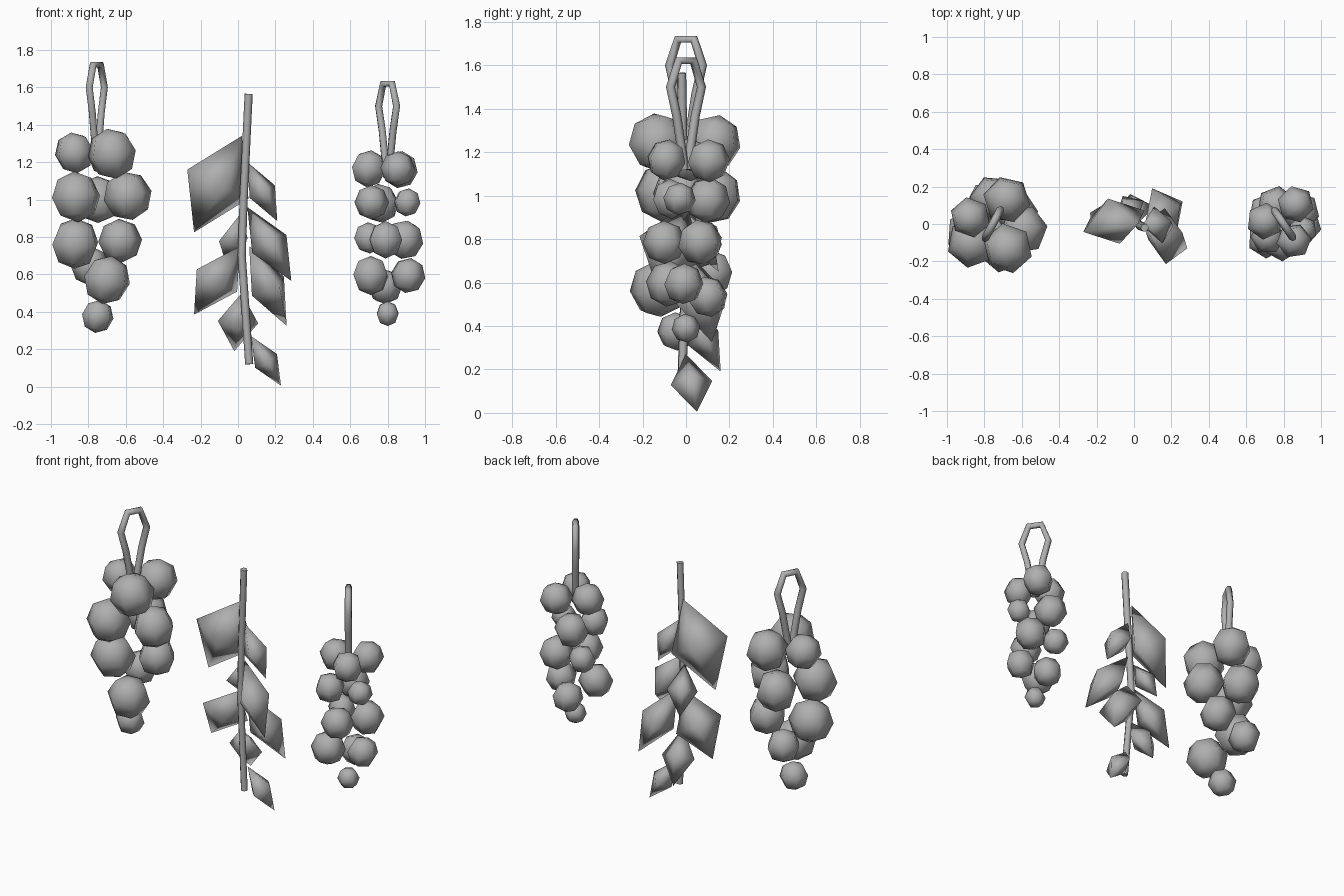
import bpy, bmesh, random
from math import pi
from mathutils import Vector, Euler, Matrix

if "Cube" in bpy.data.objects:
    bpy.data.objects.remove(bpy.data.objects["Cube"])
random.seed(4)

grey = bpy.data.materials.new("plain grey")
grey.use_nodes = True
colour = (0.43, 0.43, 0.43, 1)
grey.diffuse_color = colour
grey.node_tree.nodes["Principled BSDF"].inputs["Base Color"].default_value = colour


def finish(name, bm):
    """Turn a bmesh into a smooth grey object."""
    bmesh.ops.recalc_face_normals(bm, faces=bm.faces)
    for f in bm.faces:
        f.smooth = True
    mesh = bpy.data.meshes.new(name)
    bm.to_mesh(mesh)
    bm.free()
    mesh.materials.append(grey)
    obj = bpy.data.objects.new(name, mesh)
    bpy.context.collection.objects.link(obj)


def berry(name, x, y, z, r):
    """Coarse six-sided berry with a small random tilt."""
    bm = bmesh.new()
    bmesh.ops.create_uvsphere(bm, u_segments=6, v_segments=4, radius=r * 1.05)
    tilt = Euler((random.uniform(-.2, .2), random.uniform(-.2, .2), random.uniform(0, pi)))
    bm.transform(Matrix.Translation((x, y, z)) @ tilt.to_matrix().to_4x4())
    finish(name, bm)


def tube(name, points, radius):
    """Six-sided rod along a path."""
    curve = bpy.data.curves.new(name, "CURVE")
    curve.dimensions = "3D"
    curve.bevel_depth = radius
    curve.bevel_resolution = 1
    curve.use_fill_caps = True
    spline = curve.splines.new("POLY")
    spline.points.add(len(points) - 1)
    for p, co in zip(spline.points, points):
        p.co = (*co, 1)
    curve.materials.append(grey)
    obj = bpy.data.objects.new(name, curve)
    bpy.context.collection.objects.link(obj)


def loop(name, x, top, low, along):
    """Hanging loop, narrow at the foot and flat at the top."""
    half = [(.008, low), (.052, top - .27), (.086, top - .14), (.042, top - .02)]
    outline = half + [(-t, z) for t, z in reversed(half)]
    d = Vector(along).normalized()
    tube(name, [(x + d.x * t, d.y * t, z) for t, z in outline], .021)


def leaf(name, base, tip, side, width):
    """Plump diamond leaf from stem to tip, widest along the side direction."""
    base, tip = Vector(base), Vector(tip)
    axis = tip - base
    length, mid = axis.length, (base + tip) / 2
    axis.normalize()
    side = Vector(side)
    side = (side - axis * side.dot(axis)).normalized()
    normal = axis.cross(side)
    bm = bmesh.new()
    ends = [bm.verts.new(base), bm.verts.new(tip)]
    ring = [bm.verts.new(mid + v * length) for v in
            (side * width, normal * .22, side * -width, normal * -.22)]
    for end in ends:
        for i in range(4):
            bm.faces.new((end, ring[i], ring[(i + 1) % 4]))
    finish(name, bm)


# Large bunch: x, y, z, radius
large = [(-.875, .035, 1.25, .105), (-.675, -.13, 1.245, .13), (-.68, .13, 1.245, .122),
         (-.866, -.1, 1.015, .13), (-.59, -.03, 1.02, .125), (-.75, .135, 1.0, .122),
         (-.87, -.05, .765, .13), (-.63, .06, .78, .112),
         (-.70, -.13, .57, .125), (-.79, .12, .645, .1), (-.75, -.045, .375, .085)]
# Small bunch
small = [(.70, .015, 1.165, .095), (.855, -.09, 1.165, .09), (.865, .105, 1.16, .095),
         (.715, -.07, .985, .088), (.905, -.03, .985, .072), (.76, .1, .98, .1),
         (.79, -.1, .785, .095), (.89, .065, .785, .1), (.70, .075, .795, .08),
         (.71, -.08, .594, .1), (.91, -.01, .594, .09), (.785, .1, .535, .09),
         (.80, 0, .39, .063)]
for label, bunch in (("large_berry", large), ("small_berry", small)):
    for i, b in enumerate(bunch):
        berry(f"{label}_{i + 1}", *b)

# Hanging loops
loop("large_bunch_loop", -.755, 1.74, 1.22, (.47, .88, 0))
loop("small_bunch_loop", .80, 1.64, 1.12, (.56, -.83, 0))

# Stem and leaves
tube("leaf_stem", [(.057, -.02, 1.565), (.03, -.01, 1.0), (.02, 0, .7), (.06, -.02, .12)], .022)
leaves = [((.02, 0, 1.34), (-.235, .03, .825), (-.29, -.1, .13), .33),
          ((.05, 0, 1.2), (.21, -.01, .885), (-.3, 1, 0), .29),
          ((.05, 0, .96), (.285, -.13, .565), (.2, -1, 0), .33),
          ((.01, 0, .92), (-.06, .15, .65), (-.8, -.58, 0), .29),
          ((.01, 0, .75), (-.235, .06, .385), (-.13, -.09, .06), .33),
          ((.06, 0, .75), (.26, .12, .325), (-.45, 1, 0), .3),
          ((.02, 0, .5), (-.02, .16, .19), (1, .1, 0), .31),
          ((.07, 0, .27), (.23, .05, .005), (-.1, 1, 0), .31)]
for i, spec in enumerate(leaves):
    leaf(f"leaf_{i + 1}", *spec)
